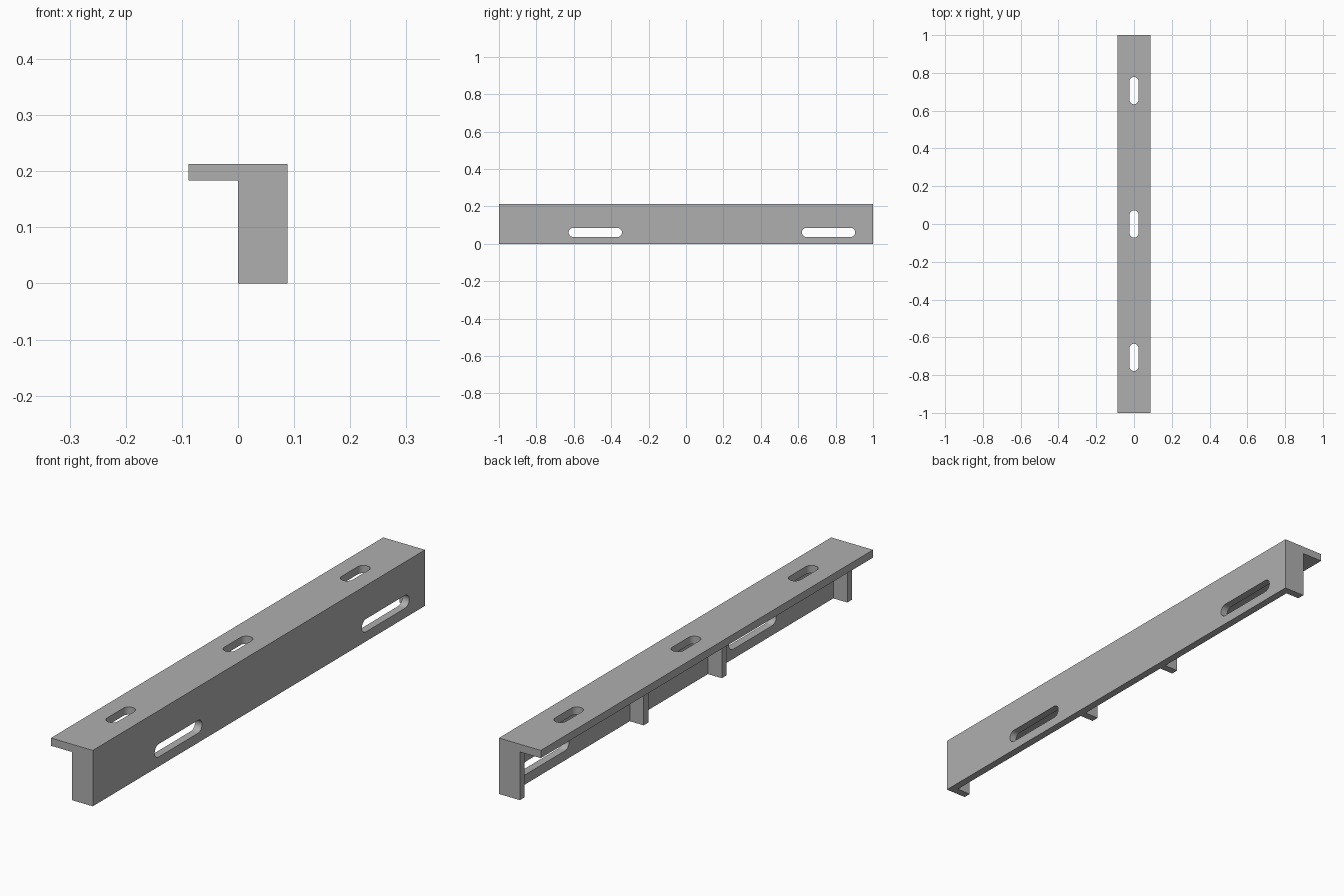
import bpy, bmesh, math
from mathutils import Matrix, Vector

cube = bpy.data.objects.get("Cube")
if cube:
    bpy.data.objects.remove(cube, do_unlink=True)

T = 0.0294            # sheet thickness
W = 0.0882            # half width
H = 0.213             # height

grey = bpy.data.materials.new("plain grey")
grey.use_nodes = True
colour = (0.43, 0.43, 0.43, 1)
grey.diffuse_color = colour
grey.node_tree.nodes["Principled BSDF"].inputs["Base Color"].default_value = colour


def prism(name, outline, direction):
    """Extrude a closed outline of 3D points along a direction."""
    bm = bmesh.new()
    face = bm.faces.new([bm.verts.new(p) for p in outline])
    side = bmesh.ops.extrude_face_region(bm, geom=[face])["geom"]
    moved = [v for v in side if isinstance(v, bmesh.types.BMVert)]
    bmesh.ops.translate(bm, verts=moved, vec=Vector(direction))
    bmesh.ops.recalc_face_normals(bm, faces=bm.faces)
    mesh = bpy.data.meshes.new(name)
    bm.to_mesh(mesh)
    bm.free()
    mesh.materials.append(grey)
    obj = bpy.data.objects.new(name, mesh)
    bpy.context.collection.objects.link(obj)
    return obj


def combine(target, tool, operation):
    """Apply a boolean and discard the tool object."""
    tool.hide_render = True
    mod = target.modifiers.new(tool.name, "BOOLEAN")
    mod.object, mod.operation, mod.solver = tool, operation, "EXACT"
    bpy.context.view_layer.objects.active = target
    bpy.ops.object.modifier_apply(modifier=mod.name)
    bpy.data.objects.remove(tool, do_unlink=True)


def slot(name, centre, length, radius, depth, through_wall):
    """Round-ended slot along y, cutting down z or along x."""
    half = length / 2 - radius
    n = 12
    outline = []
    for end in (1, -1):
        for i in range(n + 1):
            a = math.pi * i / n + (0 if end == 1 else math.pi)
            p = Vector((radius * math.cos(a), end * half + radius * math.sin(a), -depth / 2))
            outline.append(p)
    turn = Matrix.Rotation(math.pi / 2, 3, "Y") if through_wall else Matrix.Identity(3)
    return prism(name, [turn @ p + Vector(centre) for p in outline],
                 turn @ Vector((0, 0, depth)))


# Angle section: top flange and side wall
section = [(-W, H), (W, H), (W, 0), (W - T, 0), (W - T, H - T), (-W, H - T)]
bracket = prism("angle_bracket", [(x, -1, z) for x, z in section], (0, 2, 0))

# Stiffening ribs, flush with the ends and overlapping into the sheet
for y in (-1, -0.245, 0.225, 1 - T):
    corners = [(0, 0), (W - T / 2, 0), (W - T / 2, H - T / 2), (0, H - T / 2)]
    rib = prism("rib", [(x, y, z) for x, z in corners], (0, T, 0))
    combine(bracket, rib, "UNION")

# Slots in the top flange
for y in (-0.706, 0, 0.706):
    combine(bracket, slot("flange_slot", (0, y, H - T / 2), 0.145, 0.0235, 3 * T, False),
            "DIFFERENCE")

# Longer slots in the side wall
for y in (-0.485, 0.762):
    combine(bracket, slot("wall_slot", (W - T / 2, y, 0.061), 0.285, 0.0245, 3 * T, True),
            "DIFFERENCE")

# Smooth slot ends, crisp edges elsewhere
bpy.ops.object.select_all(action="DESELECT")
bracket.select_set(True)
bpy.context.view_layer.objects.active = bracket
bpy.ops.object.shade_smooth_by_angle(angle=math.radians(30))
